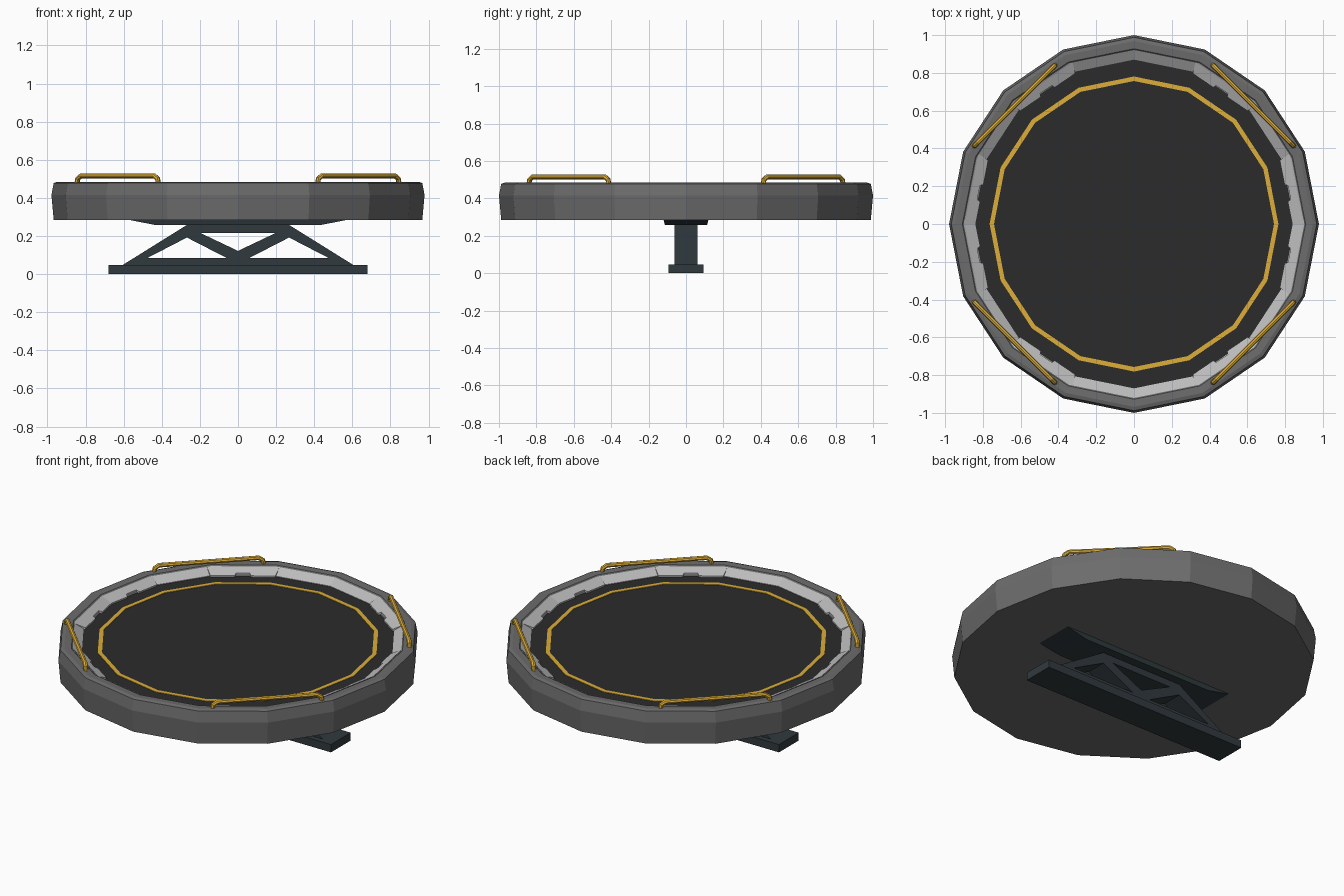
import bpy, bmesh
from math import sin, cos, pi, radians

if "Cube" in bpy.data.objects:
    bpy.data.objects.remove(bpy.data.objects["Cube"])

SX = 0.979   # the disc is slightly narrower in x
SIDES = 16


def material(name, rgb):
    m = bpy.data.materials.new(name)
    m.diffuse_color = (*rgb, 1)
    m.use_nodes = True
    m.node_tree.nodes["Principled BSDF"].inputs["Base Color"].default_value = m.diffuse_color
    return m


GREY = material("rim_grey", (0.15, 0.15, 0.15))
LIGHT = material("light_grey", (0.5, 0.5, 0.5))
DARK = material("mat_black", (0.024, 0.024, 0.024))
GOLD = material("gold", (0.72, 0.42, 0.04))
SLATE = material("slate", (0.03, 0.042, 0.048))


def finish(bm, name, mat):
    bmesh.ops.recalc_face_normals(bm, faces=bm.faces)
    me = bpy.data.meshes.new(name)
    bm.to_mesh(me)
    bm.free()
    me.materials.append(mat)
    ob = bpy.data.objects.new(name, me)
    bpy.context.collection.objects.link(ob)
    return ob


def lathe(name, profile, mat, closed=True):
    """Sweep (radius, z) points around z; open profiles get end caps."""
    bm = bmesh.new()
    rings = [[bm.verts.new((r * SX * cos(2 * pi * i / SIDES), r * sin(2 * pi * i / SIDES), z))
              for i in range(SIDES)] for r, z in profile]
    pairs = list(zip(rings, rings[1:]))
    if closed:
        pairs.append((rings[-1], rings[0]))
    else:
        bm.faces.new(rings[0])
        bm.faces.new(rings[-1])
    for a, b in pairs:
        for i in range(SIDES):
            j = (i + 1) % SIDES
            bm.faces.new((a[i], a[j], b[j], b[i]))
    return finish(bm, name, mat)


def loft_box(name, lower, upper, z0, z1, mat):
    """Box whose bottom and top half sizes differ."""
    bm = bmesh.new()
    bmesh.ops.create_cube(bm, size=2)
    for v in bm.verts:
        hx, hy = upper if v.co.z > 0 else lower
        v.co = (v.co.x * hx, v.co.y * hy, z1 if v.co.z > 0 else z0)
    return finish(bm, name, mat)


# Faceted pan with raised rim
lathe("rim_pan", [(0.988, 0.284), (1.0, 0.415), (0.988, 0.478), (0.968, 0.484),
                  (0.928, 0.482), (0.918, 0.472), (0.90, 0.43)], GREY, closed=False)
# Sloped light ring, dark floor and gold line
lathe("inner_ring", [(0.921, 0.476), (0.87, 0.444), (0.87, 0.425), (0.921, 0.425)], LIGHT)
lathe("floor_mat", [(0.88, 0.425), (0.88, 0.441)], DARK, closed=False)
lathe("gold_line", [(0.781, 0.435), (0.781, 0.444), (0.757, 0.444), (0.757, 0.435)], GOLD)

# Notched plates lying on the inner slope, mirrored into the four quadrants
bm = bmesh.new()
outline = [(-0.20, 0), (0.20, 0), (0.178, 1), (0.045, 1), (0.038, 0.7),
           (-0.038, 0.7), (-0.045, 1), (-0.178, 1)]
for base in (11.25, 56.25):
    for a in (base, 180 - base, 180 + base, -base):
        a = radians(a)
        layers = []
        for drop in (0, 0.012):
            vs = []
            for t, s in outline:
                d = 0.897 - 0.058 * s
                vs.append(bm.verts.new((SX * (d * cos(a) - t * sin(a)),
                                        d * sin(a) + t * cos(a),
                                        0.476 - 0.026 * s - drop)))
            layers.append(vs)
        top, low = layers
        bm.faces.new(top)
        bm.faces.new(low[::-1])
        n = len(top)
        for i in range(n):
            bm.faces.new((top[i], top[(i + 1) % n], low[(i + 1) % n], low[i]))
finish(bm, "slope_plates", LIGHT)

# Gold grab handles over the four diagonals
half = [(0.418, 0.840, 0.475), (0.422, 0.836, 0.500), (0.438, 0.820, 0.515)]
for sx, sy, label in ((1, 1, "back_right"), (-1, 1, "back_left"),
                      (1, -1, "front_right"), (-1, -1, "front_left")):
    path = half + [(y + 0.005, x - 0.005, z) for x, y, z in reversed(half)]
    cu = bpy.data.curves.new("handle_" + label, "CURVE")
    cu.dimensions = "3D"
    cu.bevel_depth = 0.0135
    cu.bevel_resolution = 2
    cu.use_fill_caps = True
    sp = cu.splines.new("POLY")
    sp.points.add(len(path) - 1)
    for p, (x, y, z) in zip(sp.points, path):
        p.co = (x * sx, y * sy, z, 1)
    sp.use_smooth = False
    cu.materials.append(GOLD)
    bpy.context.collection.objects.link(bpy.data.objects.new("handle_" + label, cu))

# Stand: foot bar, tapered top plate
loft_box("foot_bar", (0.68, 0.093), (0.68, 0.093), 0, 0.047, SLATE)
loft_box("top_plate", (0.43, 0.113), (0.585, 0.12), 0.257, 0.287, SLATE)

# Truss: trapezoid with three triangular openings, extruded in y
left_hole = [(-0.475, 0.085), (-0.06, 0.085), (-0.268, 0.192)]
loops = [
    [(-0.61, 0.045), (0.61, 0.045), (0.265, 0.26), (-0.265, 0.26)],
    [(-0.20, 0.217), (0.20, 0.217), (0, 0.122)],
    left_hole,
    [(-x, z) for x, z in left_hole],
]
cu = bpy.data.curves.new("truss", "CURVE")
cu.dimensions = "2D"
cu.fill_mode = "BOTH"
cu.extrude = 0.062
for pts in loops:
    sp = cu.splines.new("POLY")
    sp.points.add(len(pts) - 1)
    for p, (x, z) in zip(sp.points, pts):
        p.co = (x, z, 0, 1)
    sp.use_cyclic_u = True
    sp.use_smooth = False
cu.materials.append(SLATE)
truss = bpy.data.objects.new("truss", cu)
truss.rotation_euler.x = pi / 2
bpy.context.collection.objects.link(truss)
